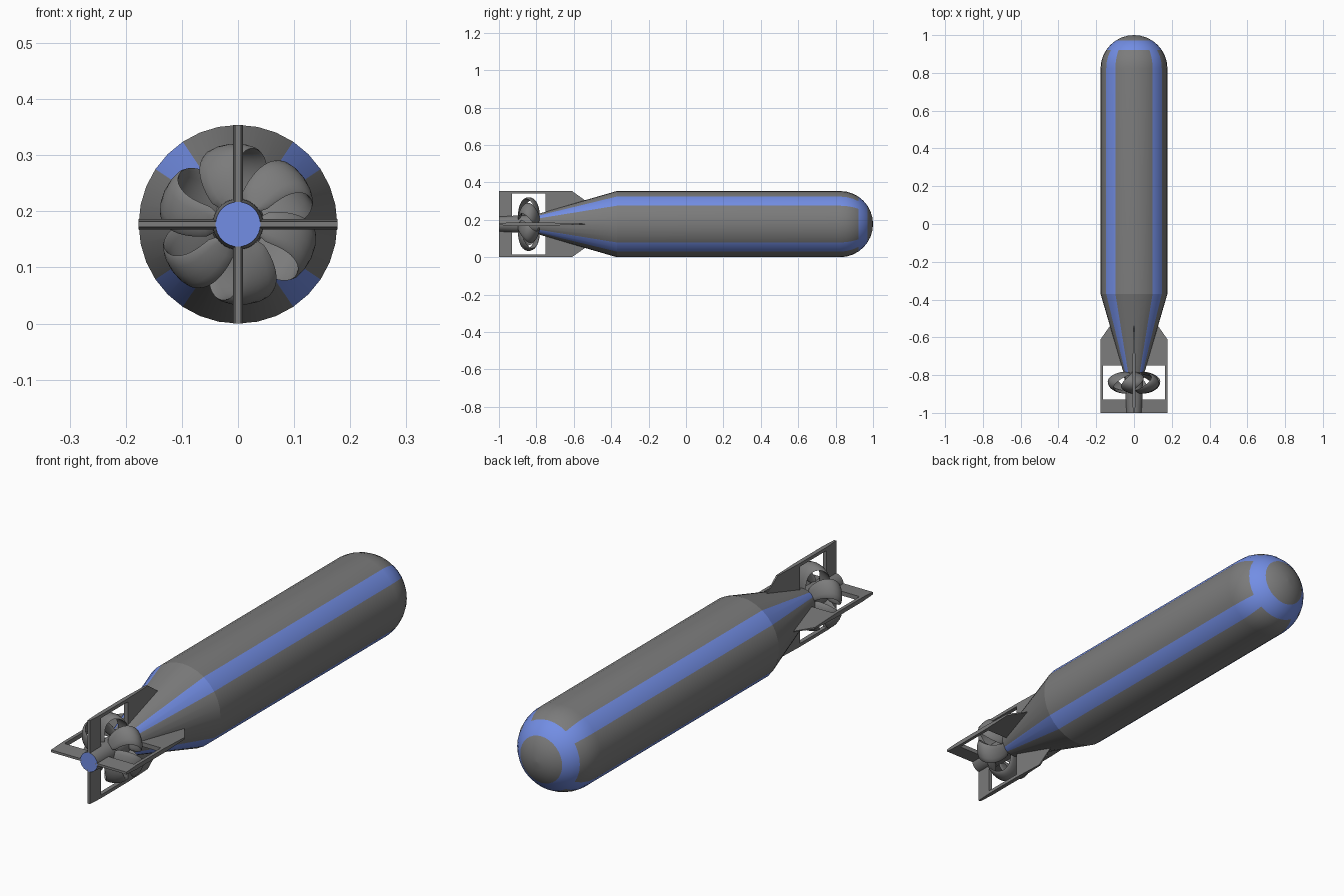
import bpy, bmesh, math
from mathutils import Vector

cube = bpy.data.objects.get("Cube")
if cube:
    bpy.data.objects.remove(cube)

R = 0.177          # body radius, also the height of the axis
SEGMENTS = 32


def make_material(name, color):
    mat = bpy.data.materials.new(name)
    mat.use_nodes = True
    mat.diffuse_color = (*color, 1)
    mat.node_tree.nodes["Principled BSDF"].inputs["Base Color"].default_value = (*color, 1)
    return mat


GRAY = make_material("gray", (0.2, 0.2, 0.2))
BLUE = make_material("blue", (0.17, 0.27, 0.78))


def polar(radius, angle, y):
    return Vector((radius * math.cos(angle), y, R + radius * math.sin(angle)))


def finish(bm, name, smooth_angle=None):
    bmesh.ops.recalc_face_normals(bm, faces=bm.faces)
    mesh = bpy.data.meshes.new(name)
    bm.to_mesh(mesh)
    bm.free()
    mesh.materials.append(GRAY)
    mesh.materials.append(BLUE)
    obj = bpy.data.objects.new(name, mesh)
    bpy.context.collection.objects.link(obj)
    if smooth_angle:
        bpy.ops.object.select_all(action="DESELECT")
        obj.select_set(True)
        bpy.context.view_layer.objects.active = obj
        bpy.ops.object.shade_smooth_by_angle(angle=math.radians(smooth_angle))
    return obj


def revolve(name, profile, paint):
    """Turn (y, radius) points about the long axis; paint(ring, segment) picks the colour."""
    bm = bmesh.new()
    rings = [[bm.verts.new(polar(r, math.tau * s / SEGMENTS, y)) for s in range(SEGMENTS)]
             for y, r in profile]
    for i, (a, b) in enumerate(zip(rings, rings[1:])):
        for s in range(SEGMENTS):
            n = (s + 1) % SEGMENTS
            bm.faces.new((a[s], a[n], b[n], b[s])).material_index = paint(i, s)
    for end, ring in ((-1, rings[0]), (len(rings), rings[-1])):
        bm.faces.new(ring).material_index = paint(end, 0)
    return finish(bm, name, 13)


# Body: tail cone, cylinder and round nose, with four stripes and a nose band
nose = [(1 - R + R * math.sin(math.pi * k / 16), R * math.cos(math.pi * k / 16))
        for k in range(8)]
nose.append((1, 0.001))
body_profile = [(-0.785, 0.056), (-0.37, R)] + nose


def paint_body(ring, seg):
    if 5 <= ring <= 6:
        return 1
    return int(0 <= ring < 5 and seg % 8 in (3, 4))


revolve("body", body_profile, paint_body)

# Propeller shaft with a blue end disc
revolve("shaft", [(-1, 0.04), (-0.92, 0.045), (-0.78, 0.048)],
        lambda ring, seg: int(ring == -1))

# Four framed tail fins, wedge shaped in thickness
FIN_POINTS = [(-0.53, 0.12), (-0.61, R), (-0.75, R), (-0.75, 0.163), (-0.75, 0.04),
              (-0.93, R), (-0.93, 0.163), (-0.93, 0.03),
              (-1, R), (-1, 0.163), (-1, 0.03)]
FIN_FACES = [(0, 1, 2, 3, 4), (2, 5, 6, 3), (5, 8, 9, 10, 7, 6)]


def half_thickness(y):
    if y > -0.75:
        return 0.001 + 0.008 * (-0.53 - y) / 0.22
    return 0.009 if y > -0.95 else 0.005


def make_fin(name, angle):
    bm = bmesh.new()
    out = Vector((math.cos(angle), 0, math.sin(angle)))
    side = Vector((-out.z, 0, out.x))
    sheets = [[bm.verts.new(Vector((0, y, R)) + out * r + side * sign * half_thickness(y))
               for y, r in FIN_POINTS] for sign in (1, -1)]
    edges = {(f[i - 1], f[i]) for f in FIN_FACES for i in range(len(f))}
    for sheet in sheets:
        for f in FIN_FACES:
            bm.faces.new([sheet[i] for i in f])
    for a, b in edges:
        if (b, a) not in edges:
            bm.faces.new((sheets[0][a], sheets[0][b], sheets[1][b], sheets[1][a]))
    finish(bm, name)


for i, label in enumerate(("left", "top", "right", "bottom")):
    make_fin(label + "_fin", i * math.pi / 2)


# Propeller: six looped blades, each a lens-section ribbon out from the hub and back
def loop_center(t, base):
    radius = 0.036 + 0.102 * math.sin(math.pi * t)
    angle = base + 0.35 * math.cos(math.pi * t)
    return radius, angle, -0.84 - 0.05 * math.cos(math.pi * t)


def make_blade(name, base, steps=28, around=12):
    bm = bmesh.new()
    rings = []
    for k in range(steps + 1):
        t = k / steps
        radius, angle, y = loop_center(t, base)
        chord = 0.024 + 0.018 * math.sin(math.pi * t)
        # Thickness direction turns from axial at the hub to radial at the tip
        tilt = math.pi * t
        ring = []
        for j in range(around):
            a = math.tau * j / around
            c, h = chord * math.cos(a), 0.006 * math.sin(a)
            ring.append(bm.verts.new(polar(radius + h * math.sin(tilt),
                                           angle + c / max(radius, 0.06),
                                           y - h * math.cos(tilt) + 0.25 * c)))
        rings.append(ring)
    for a, b in zip(rings, rings[1:]):
        for j in range(around):
            n = (j + 1) % around
            bm.faces.new((a[j], a[n], b[n], b[j]))
    bm.faces.new(rings[0])
    bm.faces.new(rings[-1])
    finish(bm, name, 50)


for i in range(6):
    make_blade(f"propeller_blade_{i + 1}", math.radians(95 + 60 * i))
